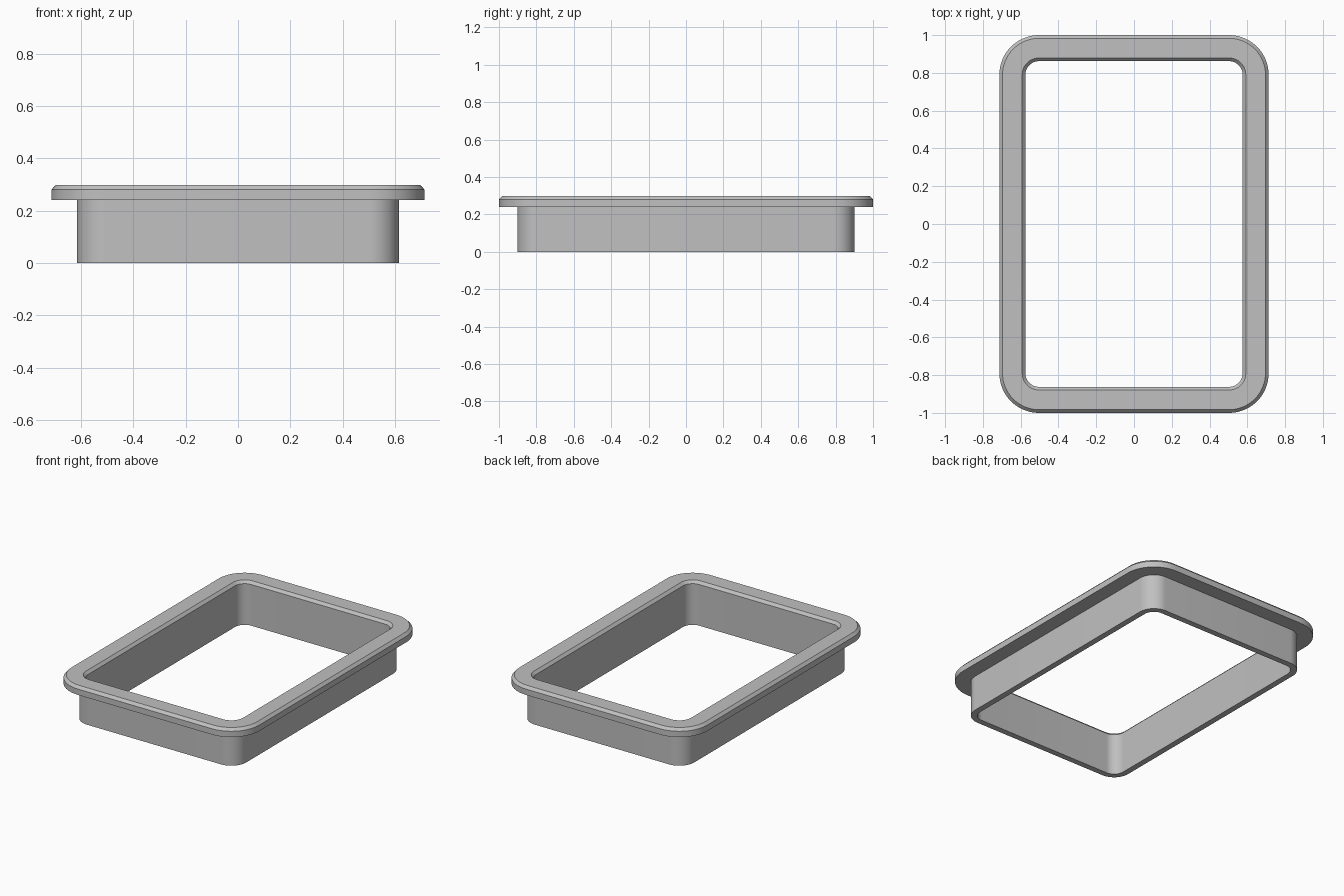
import bpy
import bmesh
from math import cos, sin, pi, radians

old = bpy.data.objects.get("Cube")
if old:
    bpy.data.objects.remove(old, do_unlink=True)

GREY = (0.53, 0.53, 0.53, 1.0)
CENTRE_X, CENTRE_Y = 0.503, 0.79   # corner arc centres
STEPS = 16                         # segments per rounded corner

grey = bpy.data.materials.new("plain grey")
grey.use_nodes = True
grey.diffuse_color = GREY
grey.node_tree.nodes["Principled BSDF"].inputs["Base Color"].default_value = GREY


def rounded_loop(bm, radius, z):
    """Rounded rectangle of vertices around the shared corner centres."""
    verts = []
    for corner, (sx, sy) in enumerate([(1, 1), (-1, 1), (-1, -1), (1, -1)]):
        for i in range(STEPS + 1):
            a = (corner + i / STEPS) * pi / 2
            verts.append(bm.verts.new((sx * CENTRE_X + radius * cos(a),
                                       sy * CENTRE_Y + radius * sin(a), z)))
    return verts


def swept_frame(name, profile):
    """Sweep a closed (corner radius, height) profile round the rectangle."""
    bm = bmesh.new()
    loops = [rounded_loop(bm, r, z) for r, z in profile]
    for k, low in enumerate(loops):
        high = loops[(k + 1) % len(loops)]
        for i in range(len(low)):
            j = (i + 1) % len(low)
            bm.faces.new((low[i], low[j], high[j], high[i]))
    bmesh.ops.recalc_face_normals(bm, faces=bm.faces)
    mesh = bpy.data.meshes.new(name)
    bm.to_mesh(mesh)
    bm.free()
    mesh.materials.append(grey)
    obj = bpy.data.objects.new(name, mesh)
    bpy.context.collection.objects.link(obj)
    bpy.ops.object.select_all(action='DESELECT')
    obj.select_set(True)
    bpy.context.view_layer.objects.active = obj
    bpy.ops.object.shade_smooth_by_angle(angle=radians(30))
    return obj


# Thin skirt wall with a wider, chamfered top flange
swept_frame("flanged_frame", [
    (0.072, 0.0), (0.112, 0.0),     # skirt foot
    (0.112, 0.24), (0.21, 0.24),    # flange underside
    (0.21, 0.28), (0.193, 0.298),   # outer chamfer
    (0.089, 0.298), (0.072, 0.28),  # inner chamfer
])
